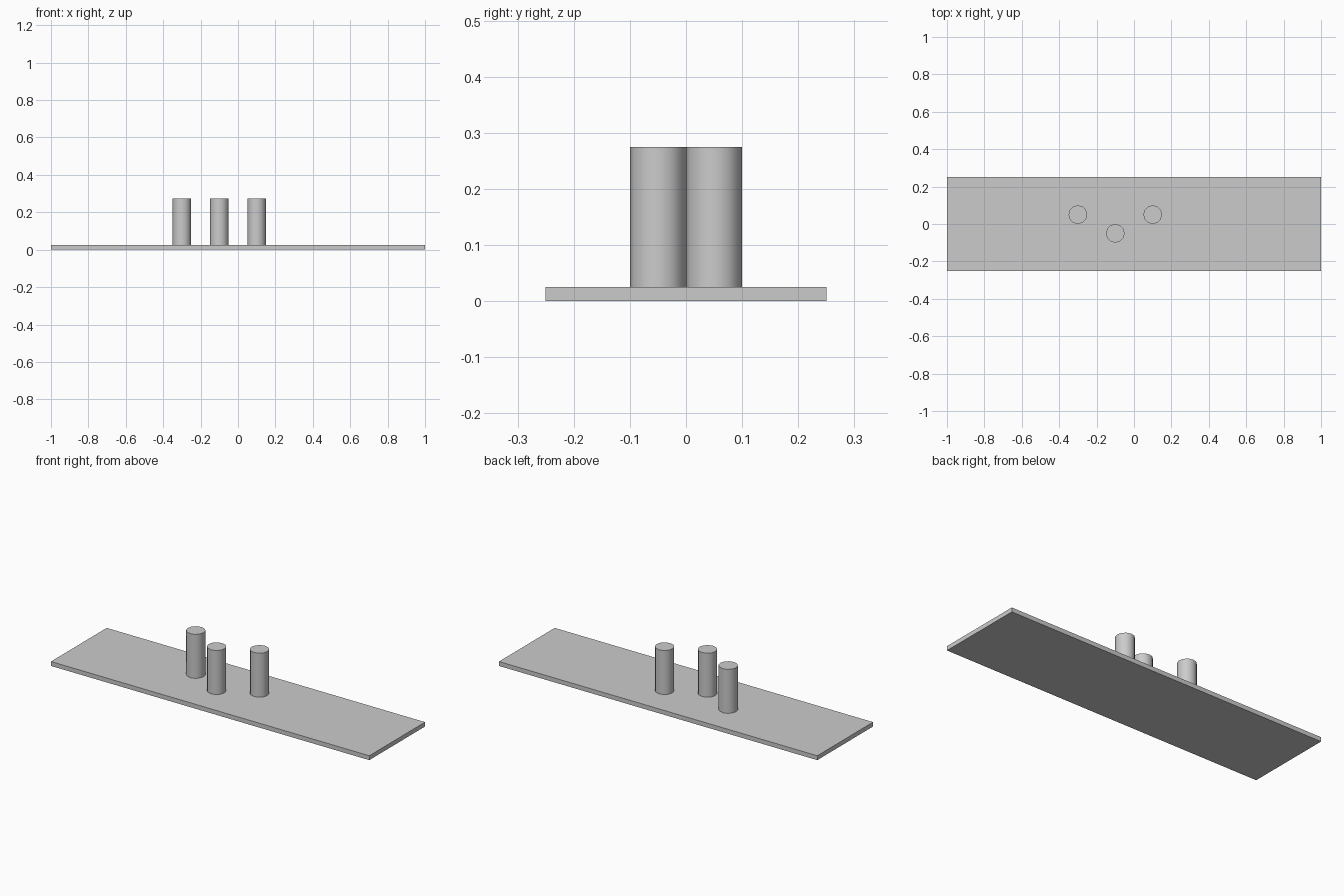
import bpy
import math

cube = bpy.data.objects.get("Cube")
if cube:
    bpy.data.objects.remove(cube, do_unlink=True)

# Single plain grey
grey = bpy.data.materials.new("light grey")
grey.use_nodes = True
colour = (0.6, 0.6, 0.6, 1.0)
grey.diffuse_color = colour
grey.node_tree.nodes["Principled BSDF"].inputs["Base Color"].default_value = colour

LENGTH, WIDTH, THICKNESS = 2.0, 0.5, 0.025
RADIUS, HEIGHT = 0.05, 0.25

# Flat base plate
bpy.ops.mesh.primitive_cube_add(size=1, location=(0, 0, THICKNESS / 2))
plate = bpy.context.object
plate.name = "base_plate"
plate.scale = (LENGTH, WIDTH, THICKNESS)
bpy.ops.object.transform_apply(location=False, rotation=False, scale=True)
plate.data.materials.append(grey)


def add_post(name, x, y):
    """Upright round post standing on the plate."""
    bpy.ops.mesh.primitive_cylinder_add(
        vertices=12, radius=RADIUS, depth=HEIGHT,
        location=(x, y, THICKNESS + HEIGHT / 2))
    post = bpy.context.object
    post.name = name
    post.data.materials.append(grey)
    bpy.ops.object.shade_smooth_by_angle(angle=math.radians(35))


# Three staggered posts
add_post("right_post", -0.3, 0.05)
add_post("middle_post", -0.1, -0.05)
add_post("left_post", 0.1, 0.05)
